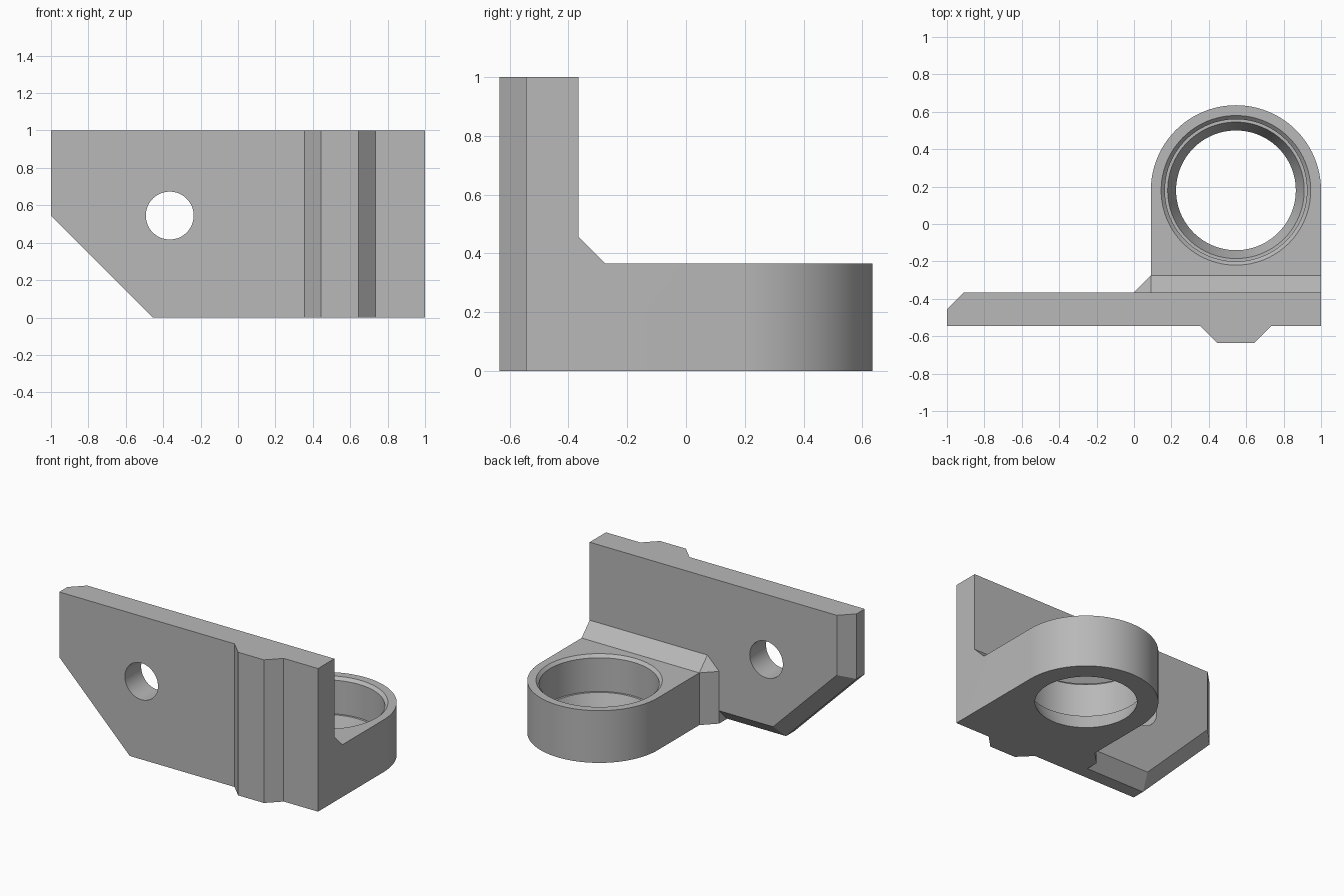
import bpy, bmesh, math
from mathutils import Vector

cube = bpy.data.objects.get("Cube")
if cube:
    bpy.data.objects.remove(cube, do_unlink=True)

grey = bpy.data.materials.new("plain_grey")
grey.use_nodes = True
COLOR = (0.48, 0.48, 0.48, 1)
grey.diffuse_color = COLOR
grey.node_tree.nodes["Principled BSDF"].inputs["Base Color"].default_value = COLOR


def finish(name, bm):
    bmesh.ops.recalc_face_normals(bm, faces=bm.faces)
    mesh = bpy.data.meshes.new(name)
    bm.to_mesh(mesh)
    bm.free()
    mesh.materials.append(grey)
    obj = bpy.data.objects.new(name, mesh)
    bpy.context.collection.objects.link(obj)
    return obj


def loft(name, rings):
    """Skin a stack of equal-length point rings and cap both ends."""
    bm = bmesh.new()
    rows = [[bm.verts.new(p) for p in ring] for ring in rings]
    n = len(rows[0])
    for a, b in zip(rows, rows[1:]):
        for i in range(n):
            j = (i + 1) % n
            bm.faces.new((a[i], a[j], b[j], b[i]))
    bm.faces.new(rows[0])
    bm.faces.new(rows[-1])
    return finish(name, bm)


def column(name, outline, z0, z1):
    return loft(name, [[(x, y, z) for x, y in outline] for z in (z0, z1)])


def circle(r, n=96):
    return [(r * math.cos(math.tau * i / n), r * math.sin(math.tau * i / n)) for i in range(n)]


def combine(target, tool, operation):
    """Apply a boolean and discard the tool."""
    mod = target.modifiers.new(operation.lower(), "BOOLEAN")
    mod.operation, mod.object, mod.solver = operation, tool, "EXACT"
    bpy.context.view_layer.objects.active = target
    bpy.ops.object.modifier_apply(modifier=mod.name)
    bpy.data.objects.remove(tool, do_unlink=True)


C = 0.09                       # shared bevel size
FRONT, BACK = -0.545, -0.365   # plate faces
CX, CY, R, ARM_H = 0.545, 0.18, 0.455, 0.365

# Mounting plate with a clipped corner and bevelled rear edges
outer = [(-1, 1), (-1, 0.545), (-0.455, 0), (1, 0), (1, 1)]
d = C * math.tan(math.pi / 8)
inner = [(-1 + C, 1), (-1 + C, 0.545 + d), (-0.455 + d, C), (1, C), (1, 1)]
layers = [(outer, FRONT), (outer, BACK - C), (inner, BACK)]
bracket = loft("bracket", [[(x, y, z) for x, z in o] for o, y in layers])

# Rounded arm with a slanted inside corner
arc = [(CX - R * math.cos(math.pi * i / 48), CY + R * math.sin(math.pi * i / 48)) for i in range(49)]
arm = column("arm", [(0, BACK - C), (0, BACK), (C, BACK + C)] + arc + [(1, BACK - C)], 0, ARM_H)
combine(bracket, arm, "UNION")

# Sloped gusset where the arm meets the plate
bm = bmesh.new()
top, low, deep = ARM_H + C, ARM_H - 0.06, BACK - 0.05
for y in (BACK, deep):
    for p in [(1, y, top), (C, y, top), (0, y, ARM_H), (0, y, low), (1, y, low)]:
        bm.verts.new(p)
for x in (C, 1):
    for z in (ARM_H, low):
        bm.verts.new((x, BACK + C, z))
bmesh.ops.convex_hull(bm, input=bm.verts)
bmesh.ops.dissolve_limit(bm, angle_limit=0.01, verts=bm.verts, edges=bm.edges)
combine(bracket, finish("gusset", bm), "UNION")

# Vertical locating rib on the front
rib = [(CX - 0.19, FRONT), (CX - 0.1, FRONT - C), (CX + 0.1, FRONT - C), (CX + 0.19, FRONT),
       (CX + 0.19, FRONT + 0.04), (CX - 0.19, FRONT + 0.04)]
combine(bracket, column("rib", rib, 0, 1), "UNION")

# Stepped bore: tapered base, ledge, seat and bevelled rim
bore = [(0.312, -0.02), (0.365, 0.11), (0.38, 0.11), (0.38, 0.345), (0.42, 0.385)]
cutter = loft("bore_cutter", [[(CX + x, CY + y, z) for x, y in circle(r)] for r, z in bore])
combine(bracket, cutter, "DIFFERENCE")

# Bolt hole through the plate
cutter = loft("bolt_cutter", [[(x - 0.365, y, z + 0.545) for x, z in circle(0.128, 64)] for y in (-0.7, -0.2)])
combine(bracket, cutter, "DIFFERENCE")

# Clean flat areas and shade the round ones
bm = bmesh.new()
bm.from_mesh(bracket.data)
bmesh.ops.remove_doubles(bm, verts=bm.verts, dist=0.0002)
bmesh.ops.dissolve_limit(bm, angle_limit=0.005, verts=bm.verts, edges=bm.edges)
bm.to_mesh(bracket.data)
bm.free()
bpy.ops.object.select_all(action="DESELECT")
bracket.select_set(True)
bpy.context.view_layer.objects.active = bracket
bpy.ops.object.shade_smooth_by_angle(angle=math.radians(25))
